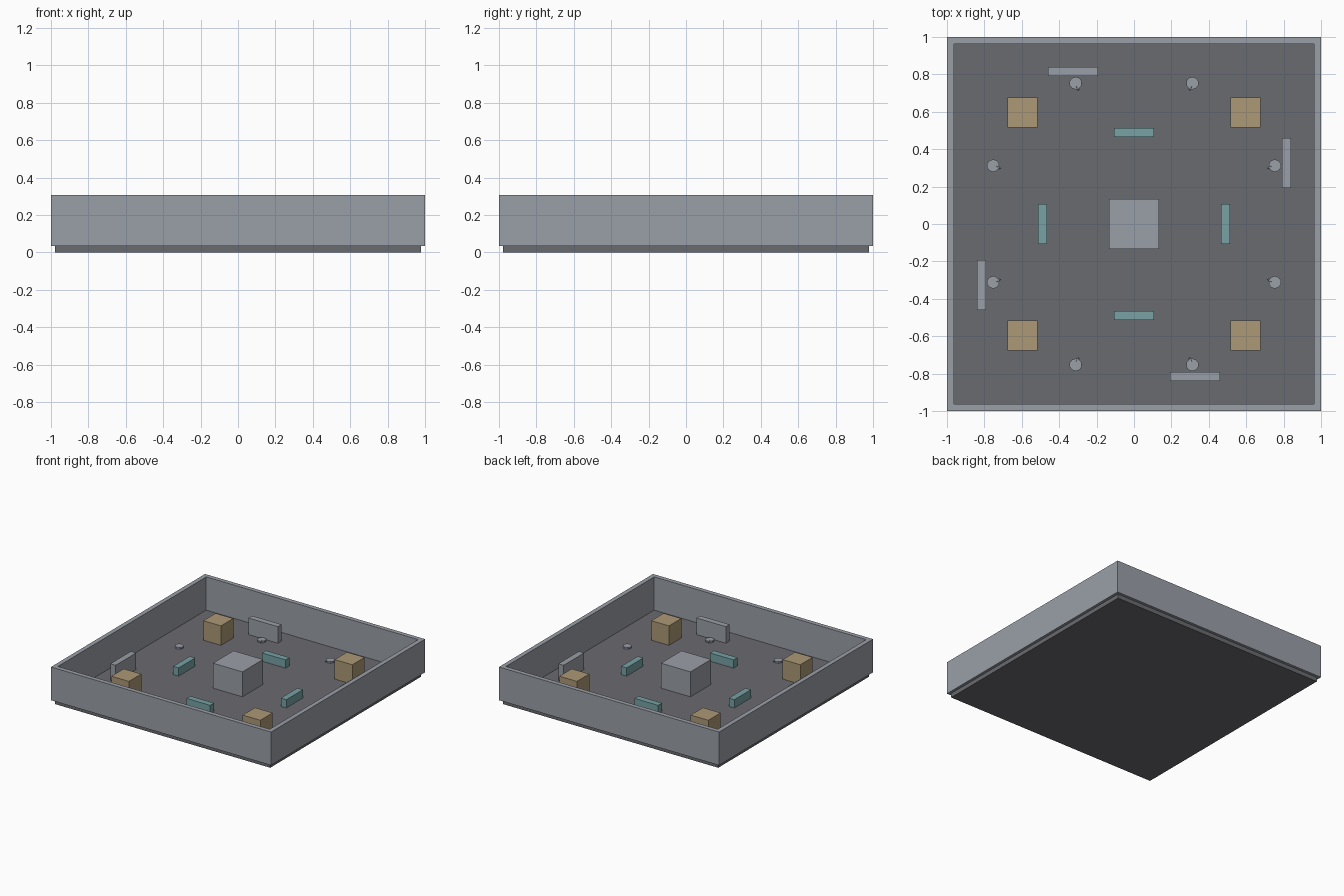
import bpy, bmesh, math
from mathutils import Matrix

if "Cube" in bpy.data.objects:
    bpy.data.objects.remove(bpy.data.objects["Cube"])


def material(name, rgb):
    m = bpy.data.materials.new(name)
    lin = [c / 12.92 if c <= 0.04045 else ((c + 0.055) / 1.055) ** 2.4
           for c in (v / 255 for v in rgb)]
    m.diffuse_color = (*lin, 1)
    m.use_nodes = True
    m.node_tree.nodes["Principled BSDF"].inputs["Base Color"].default_value = m.diffuse_color
    return m


DARK = material("dark_floor_grey", (106, 107, 112))
GREY = material("light_grey", (154, 159, 167))
TAN = material("crate_tan", (172, 152, 118))
TEAL = material("teal", (120, 162, 165))
FLOOR = 0.035


def finish(bm, name, mat):
    bmesh.ops.recalc_face_normals(bm, faces=bm.faces)
    me = bpy.data.meshes.new(name)
    bm.to_mesh(me)
    bm.free()
    me.materials.append(mat)
    ob = bpy.data.objects.new(name, me)
    bpy.context.collection.objects.link(ob)
    return ob


def box(name, x, y, z0, size, mat):
    bm = bmesh.new()
    bmesh.ops.create_cube(bm, size=1)
    bmesh.ops.scale(bm, vec=size, verts=bm.verts)
    bmesh.ops.translate(bm, vec=(x, y, z0 + size[2] / 2), verts=bm.verts)
    return finish(bm, name, mat)


# Floor slab
box("floor", 0, 0, 0, (1.955, 1.955, FLOOR), DARK)

# Perimeter wall: rectangular profile swept round the four corners
bm = bmesh.new()
profile = [(1, FLOOR), (1, 0.308), (0.963, 0.308), (0.963, FLOOR)]
rings = [[bm.verts.new((r * sx, r * sy, z)) for r, z in profile]
         for sx, sy in ((1, 1), (-1, 1), (-1, -1), (1, -1))]
for i in range(4):
    a, b = rings[i], rings[(i + 1) % 4]
    for j in range(4):
        k = (j + 1) % 4
        bm.faces.new((a[j], a[k], b[k], b[j]))
finish(bm, "perimeter_wall", GREY)

# Central block
box("centre_block", 0, 0, FLOOR, (0.268, 0.268, 0.205), GREY)

# Corner crates
for sx in (-1, 1):
    for sy in (-1, 1):
        box("crate", 0.597 * sx, 0.597 * sy, FLOOR, (0.16, 0.16, 0.16), TAN)

# Low barriers and outer cover panels, repeated by quarter turns
for i in range(4):
    c, s = round(math.cos(i * math.pi / 2)), round(math.sin(i * math.pi / 2))

    def turned(name, x, y, w, d, h, mat):
        size = (w, d, h) if i % 2 == 0 else (d, w, h)
        box(name, c * x - s * y, s * x + c * y, FLOOR, size, mat)

    turned("low_barrier", 0, 0.489, 0.215, 0.05, 0.068, TEAL)
    turned("cover_panel", -0.326, 0.815, 0.268, 0.048, 0.136, GREY)

# Start markers: small discs, each with a thin pointer aimed at the centre
for i in range(8):
    a = math.radians(22.5 + 45 * i)
    x, y = 0.815 * math.cos(a), 0.815 * math.sin(a)
    bm = bmesh.new()
    bmesh.ops.create_cone(bm, cap_ends=True, segments=10, radius1=0.034,
                          radius2=0.034, depth=0.014,
                          matrix=Matrix.Translation((x, y, FLOOR + 0.007)))
    finish(bm, "marker_disc", GREY)
    bm = bmesh.new()
    bmesh.ops.create_cone(bm, cap_ends=True, segments=6, radius1=0.009,
                          radius2=0.0, depth=0.032,
                          matrix=Matrix.Translation((x, y, FLOOR + 0.009))
                          @ Matrix.Rotation(a, 4, 'Z')
                          @ Matrix.Translation((-0.034, 0, 0))
                          @ Matrix.Rotation(-math.pi / 2, 4, 'Y'))
    finish(bm, "marker_pointer", GREY)
